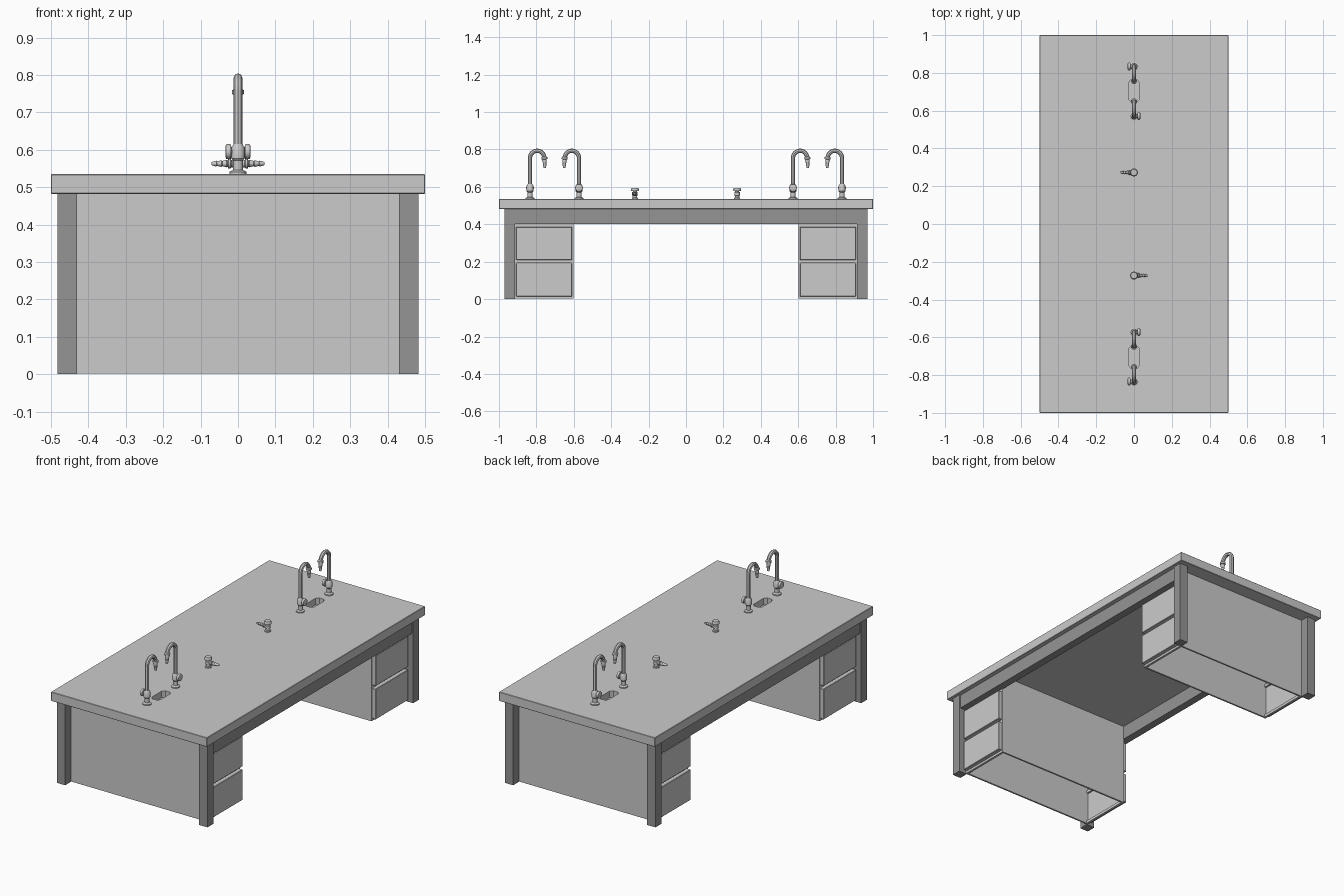
import bpy, bmesh, math
from mathutils import Matrix, Vector

if "Cube" in bpy.data.objects:
    bpy.data.objects.remove(bpy.data.objects["Cube"])

dark = bpy.data.materials.new("dark_grey")
dark.diffuse_color = (0.3, 0.3, 0.3, 1)
dark.use_nodes = True
dark.node_tree.nodes["Principled BSDF"].inputs["Base Color"].default_value = dark.diffuse_color


def finish(name, bm, mat=None, smooth=False):
    me = bpy.data.meshes.new(name)
    bmesh.ops.recalc_face_normals(bm, faces=bm.faces)
    bm.to_mesh(me)
    bm.free()
    ob = bpy.data.objects.new(name, me)
    bpy.context.collection.objects.link(ob)
    if mat:
        me.materials.append(mat)
    if smooth:
        bpy.ops.object.select_all(action='DESELECT')
        bpy.context.view_layer.objects.active = ob
        ob.select_set(True)
        bpy.ops.object.shade_smooth_by_angle(angle=math.radians(35))
    return ob


def box(name, x, y, z, mat=None, bevel=0):
    """Box from (min, max) ranges, in any order."""
    bm = bmesh.new()
    bmesh.ops.create_cube(bm, size=1)
    for v in bm.verts:
        v.co = [(r[0] + r[1]) / 2 + c * abs(r[1] - r[0]) for r, c in zip((x, y, z), v.co)]
    if bevel:
        bmesh.ops.bevel(bm, geom=bm.edges[:], offset=bevel, segments=1, affect='EDGES')
    return finish(name, bm, mat)


def lathe(name, profile, origin, axis=(0, 0, 1), sides=16):
    """Capped solid turned from (radius, height) points around an axis."""
    bm = bmesh.new()
    m = Matrix.Translation(origin) @ Vector(axis).to_track_quat('Z', 'Y').to_matrix().to_4x4()
    rings = []
    for r, h in profile:
        rings.append([bm.verts.new(m @ Vector((r * math.cos(a), r * math.sin(a), h)))
                      for a in (2 * math.pi * i / sides for i in range(sides))])
    for a, b in zip(rings, rings[1:]):
        for i in range(sides):
            j = (i + 1) % sides
            bm.faces.new((a[i], a[j], b[j], b[i]))
    bm.faces.new(rings[0][::-1])
    bm.faces.new(rings[-1])
    return finish(name, bm, smooth=True)


def tube(name, points, radius):
    cu = bpy.data.curves.new(name, 'CURVE')
    cu.dimensions = '3D'
    cu.bevel_depth = radius
    cu.bevel_resolution = 2
    cu.use_fill_caps = True
    sp = cu.splines.new('POLY')
    sp.points.add(len(points) - 1)
    for p, co in zip(sp.points, points):
        p.co = (*co, 1)
    ob = bpy.data.objects.new(name, cu)
    bpy.context.collection.objects.link(ob)
    bpy.ops.object.select_all(action='DESELECT')
    bpy.context.view_layer.objects.active = ob
    ob.select_set(True)
    bpy.ops.object.convert(target='MESH')
    bpy.ops.object.shade_smooth_by_angle(angle=math.radians(35))


# Worktop with two small cup sinks cut in
TOP = 0.535
worktop = box("worktop", (-0.5, 0.5), (-1, 1), (0.482, TOP), bevel=0.002)
for sy in (-1, 1):
    bm = bmesh.new()
    outline = [(0.014, 0.06), (0.028, 0.045), (0.028, -0.045), (0.014, -0.06),
               (-0.014, -0.06), (-0.028, -0.045), (-0.028, 0.045), (-0.014, 0.06)]
    face = bm.faces.new([bm.verts.new((x, sy * 0.705 + y, 0.497)) for x, y in outline])
    ext = bmesh.ops.extrude_face_region(bm, geom=[face])
    bmesh.ops.translate(bm, vec=(0, 0, 0.1),
                        verts=[v for v in ext["geom"] if isinstance(v, bmesh.types.BMVert)])
    cutter = finish("sink_cutter", bm)
    cutter.hide_render = True
    mod = worktop.modifiers.new("sink", 'BOOLEAN')
    mod.operation = 'DIFFERENCE'
    mod.object = cutter
    bpy.context.view_layer.objects.active = worktop
    bpy.ops.object.modifier_apply(modifier=mod.name)
    bpy.data.objects.remove(cutter)

# Long side rails
for sx in (-1, 1):
    box("side_rail", (sx * 0.43, sx * 0.475), (-0.92, 0.92), (0.402, 0.482), dark)

for sy in (-1, 1):
    # Pedestal panels, open underneath
    box("end_panel", (-0.435, 0.435), (sy * 0.907, sy * 0.917), (0.002, 0.482))
    box("inner_panel", (-0.435, 0.435), (sy * 0.602, sy * 0.612), (0.002, 0.482))
    for sx in (-1, 1):
        box("leg", (sx * 0.43, sx * 0.483), (sy * 0.915, sy * 0.97), (0, 0.482), dark)
        # Drawer frame rails and raised drawer fronts
        for z in ((0.002, 0.018), (0.192, 0.208), (0.384, 0.402)):
            box("drawer_rail", (sx * 0.422, sx * 0.435), (sy * 0.606, sy * 0.912), z)
        for z in ((0.015, 0.191), (0.209, 0.386)):
            box("drawer_front", (sx * 0.43, sx * 0.457), (sy * 0.609, sy * 0.908), z, bevel=0.002)


def faucet(y, d, s):
    """Gooseneck faucet at y, spout toward d along y, handle on side s of x."""
    lathe("faucet_body", [(0.023, 0), (0.023, 0.006), (0.013, 0.011), (0.013, 0.036),
                          (0.018, 0.042), (0.018, 0.07), (0.013, 0.078), (0.012, 0.08)], (0, y, TOP))
    r = 0.038
    pts = [(0, y, TOP + 0.07)]
    for i in range(13):
        a = math.pi - math.radians(170) * i / 12
        pts.append((0, y + d * (r + r * math.cos(a)), 0.755 + r * math.sin(a)))
    tube("faucet_neck", pts, 0.0115)
    lathe("faucet_nozzle", [(0.0115, 0), (0.016, 0.003), (0.016, 0.013), (0.011, 0.016),
                            (0.012, 0.022), (0.009, 0.036), (0.010, 0.038), (0.006, 0.062)],
          (0, y + d * 2 * r, 0.762), (0, d * 0.06, -1))
    lathe("faucet_handle", [(0.009, 0), (0.009, 0.017), (0.019, 0.019), (0.021, 0.025),
                            (0.019, 0.032), (0.012, 0.034)], (0, y, 0.595), (s, 0, 0), 12)


for sy in (-1, 1):
    faucet(sy * 0.834, -sy, -1)
    faucet(sy * 0.572, sy, 1)

    # Gas tap with barbed hose nozzle
    y, s = sy * 0.273, -sy
    lathe("gas_tap_body", [(0.017, 0), (0.017, 0.005), (0.012, 0.008), (0.012, 0.016),
                           (0.015, 0.019), (0.015, 0.036), (0.010, 0.039), (0.010, 0.042),
                           (0.020, 0.043), (0.021, 0.053), (0.017, 0.060)], (0, y, TOP))
    lathe("gas_tap_nozzle", [(0.010, 0), (0.010, 0.018), (0.013, 0.020), (0.013, 0.026),
                             (0.008, 0.028), (0.010, 0.031), (0.007, 0.042), (0.009, 0.044),
                             (0.006, 0.056), (0.008, 0.058), (0.004, 0.071)], (0, y, 0.563), (s, 0, 0))
